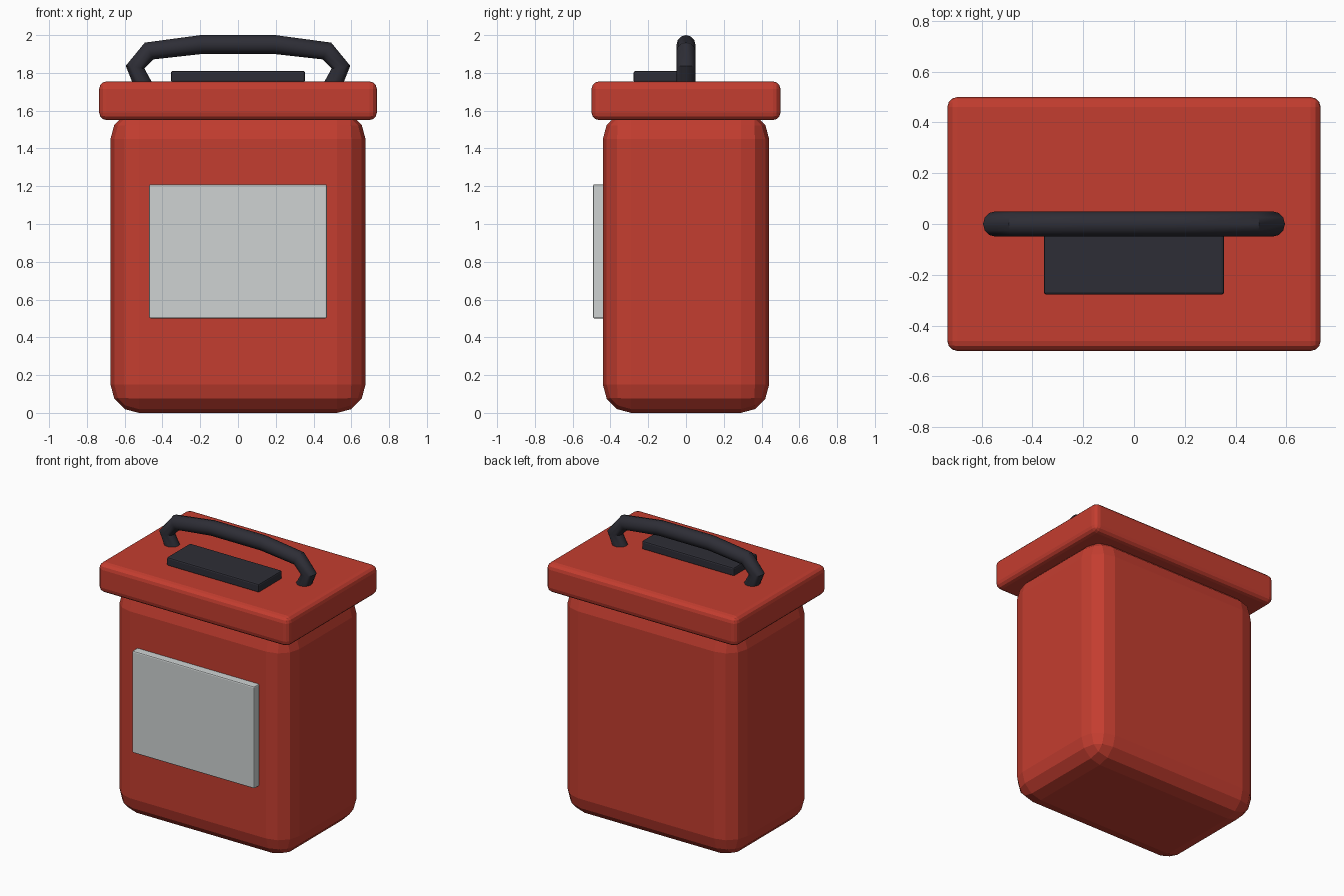
import bpy
import bmesh
from mathutils import Vector

cube = bpy.data.objects.get("Cube")
if cube:
    bpy.data.objects.remove(cube, do_unlink=True)


def material(name, rgb):
    mat = bpy.data.materials.new(name)
    mat.use_nodes = True
    mat.diffuse_color = (*rgb, 1)
    mat.node_tree.nodes["Principled BSDF"].inputs["Base Color"].default_value = (*rgb, 1)
    return mat


red = material("red plastic", (0.55, 0.047, 0.029))
grey = material("light grey label", (0.62, 0.65, 0.65))
dark = material("dark rubber", (0.027, 0.027, 0.037))


def rounded_box(name, low, high, bevel, segments, mat):
    low, high = Vector(low), Vector(high)
    bm = bmesh.new()
    bmesh.ops.create_cube(bm, size=1)
    bmesh.ops.scale(bm, vec=high - low, verts=bm.verts)
    bmesh.ops.bevel(bm, geom=bm.edges[:], offset=bevel, segments=segments,
                    profile=0.5, affect='EDGES')
    mesh = bpy.data.meshes.new(name)
    bm.to_mesh(mesh)
    bm.free()
    mesh.materials.append(mat)
    obj = bpy.data.objects.new(name, mesh)
    obj.location = (low + high) / 2
    bpy.context.collection.objects.link(obj)
    return obj


# Container, lid and the plates fixed to them
rounded_box("body", (-0.675, -0.44, 0), (0.675, 0.44, 1.6), 0.15, 3, red)
rounded_box("lid", (-0.735, -0.5, 1.55), (0.735, 0.5, 1.755), 0.04, 3, red)
rounded_box("front_label", (-0.47, -0.492, 0.5), (0.47, -0.43, 1.21), 0.008, 2, grey)
rounded_box("lid_plate", (-0.355, -0.278, 1.75), (0.355, -0.02, 1.81), 0.01, 2, dark)

# Carrying handle: a round bar along a mirrored path
half = [(0.485, 1.70), (0.545, 1.83), (0.47, 1.916), (0.195, 1.95)]
path = [(-x, z) for x, z in half] + half[::-1]
curve = bpy.data.curves.new("handle", 'CURVE')
curve.dimensions = '3D'
curve.bevel_depth = 0.05
curve.bevel_resolution = 4
curve.use_fill_caps = True
spline = curve.splines.new('POLY')
spline.points.add(len(path) - 1)
for point, (x, z) in zip(spline.points, path):
    point.co = (x, 0, z, 1)
curve.materials.append(dark)
handle = bpy.data.objects.new("handle", curve)
bpy.context.collection.objects.link(handle)

# Turn the bar into a smooth mesh
bpy.ops.object.select_all(action='DESELECT')
handle.select_set(True)
bpy.context.view_layer.objects.active = handle
bpy.ops.object.convert(target='MESH')
bpy.ops.object.shade_smooth_by_angle(angle=0.6)
